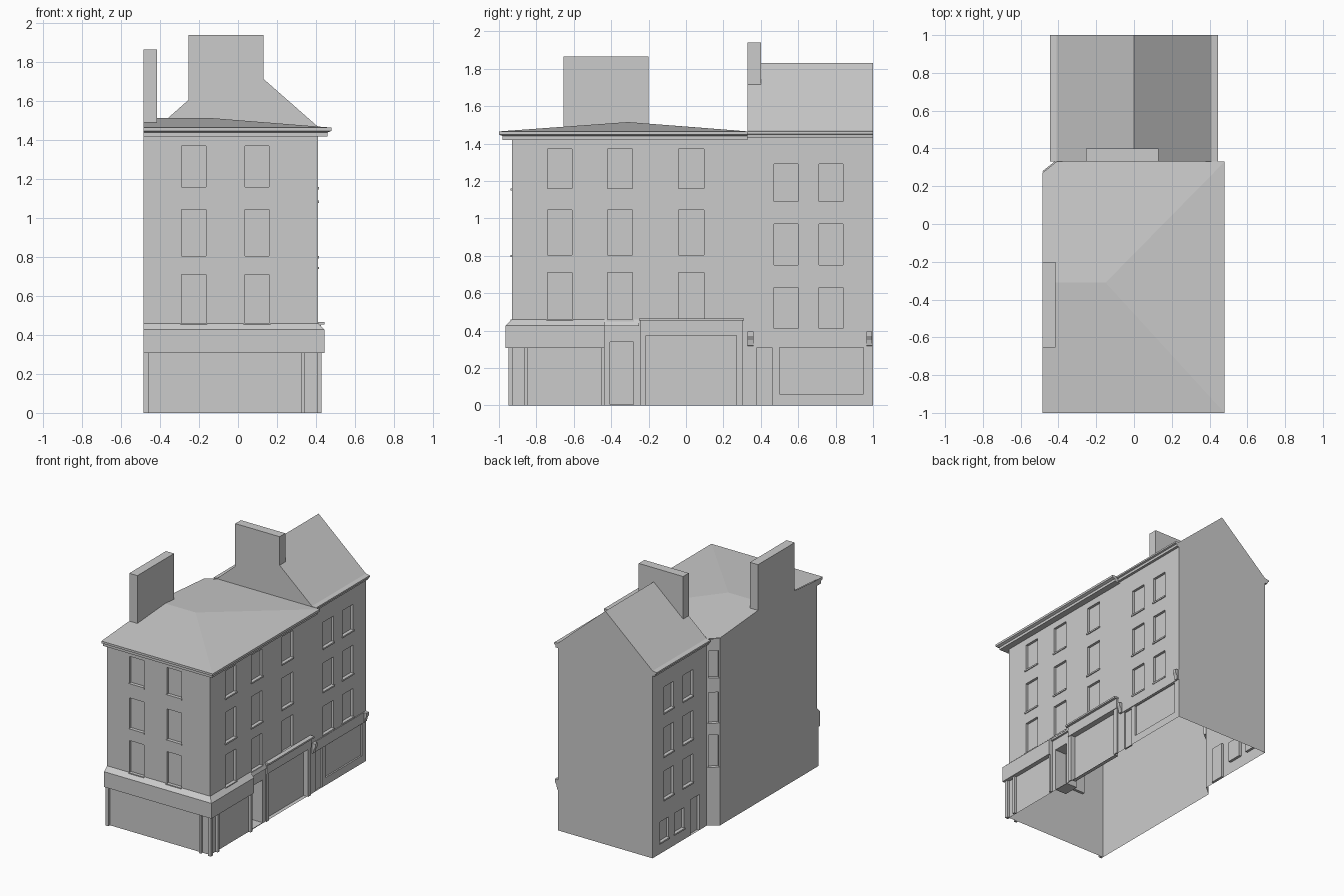
import bpy, bmesh
from mathutils import Vector

if "Cube" in bpy.data.objects:
    bpy.data.objects.remove(bpy.data.objects["Cube"])


def mesh(name, verts, faces):
    me = bpy.data.meshes.new(name)
    me.from_pydata([tuple(v) for v in verts], [], faces)
    me.update()
    ob = bpy.data.objects.new(name, me)
    bpy.context.collection.objects.link(ob)
    return ob


def box(name, x0, x1, y0, y1, z0, z1):
    v = [(x, y, z) for z in (z0, z1) for x, y in ((x0, y0), (x1, y0), (x1, y1), (x0, y1))]
    f = [(3, 2, 1, 0), (4, 5, 6, 7)] + [(i, (i + 1) % 4, (i + 1) % 4 + 4, i + 4) for i in range(4)]
    return mesh(name, v, f)


def sweep(name, profile, path):
    """Closed (offset, z) profile carried along a path; path(offset) gives mitred xy points."""
    n = len(profile)
    cols = [path(d) for d, z in profile]
    k = len(cols[0])
    v = [(*cols[j][i], profile[j][1]) for i in range(k) for j in range(n)]
    f = [(i * n + j, (i + 1) * n + j, (i + 1) * n + (j + 1) % n, i * n + (j + 1) % n)
         for i in range(k - 1) for j in range(n)]
    f += [tuple(range(n)), tuple(reversed(range((k - 1) * n, k * n)))]
    ob = mesh(name, v, f)
    bm = bmesh.new()
    bm.from_mesh(ob.data)
    bmesh.ops.recalc_face_normals(bm, faces=bm.faces)
    bm.to_mesh(ob.data)
    bm.free()


def wall(name, a, b, height, openings):
    """Wall from a to b with recessed openings (u0, u1, z0, z1, depth, sill)."""
    a, b = Vector((*a, 0)), Vector((*b, 0))
    length = (b - a).length
    d = (b - a).normalized()
    n = Vector((d.y, -d.x, 0))
    P = lambda u, z, off=0: a + d * u + n * off + Vector((0, 0, z))
    us = sorted({0, length, *[o[0] for o in openings], *[o[1] for o in openings]})
    zs = sorted({0, height, *[o[2] for o in openings], *[o[3] for o in openings]})
    bm = bmesh.new()
    face = lambda pts: bm.faces.new([bm.verts.new(p) for p in pts])
    for u0, u1 in zip(us, us[1:]):
        for z0, z1 in zip(zs, zs[1:]):
            um, zm = (u0 + u1) / 2, (z0 + z1) / 2
            if not any(o[0] < um < o[1] and o[2] < zm < o[3] for o in openings):
                face([P(u0, z0), P(u1, z0), P(u1, z1), P(u0, z1)])
    for u0, u1, z0, z1, dep, sill in openings:
        c = [(u0, z0), (u1, z0), (u1, z1), (u0, z1)]
        face([P(*q, -dep) for q in c])
        for i in range(4):
            p, q = c[i], c[(i + 1) % 4]
            face([P(*p), P(*q), P(*q, -dep), P(*p, -dep)])
        if sill:
            s, e = u0 - .006, u1 + .006
            lo, hi, out = z0 - .012, z0, .007
            face([P(s, lo, out), P(e, lo, out), P(e, hi, out), P(s, hi, out)])
            face([P(s, hi, out), P(e, hi, out), P(e, hi), P(s, hi)])
            face([P(s, lo), P(e, lo), P(e, lo, out), P(s, lo, out)])
            face([P(s, lo), P(s, lo, out), P(s, hi, out), P(s, hi)])
            face([P(e, lo, out), P(e, lo), P(e, hi), P(e, hi, out)])
    bmesh.ops.remove_doubles(bm, verts=bm.verts, dist=1e-5)
    bmesh.ops.dissolve_limit(bm, angle_limit=.01, verts=bm.verts, edges=bm.edges)
    ob = mesh(name, [], [])
    bm.to_mesh(ob.data)
    bm.free()


def windows(cols, rows, depth=.02):
    return [(u0, u1, z0, z1, depth, True) for u0, u1 in cols for z0, z1 in rows]


L, R, F, M, B = -.485, .41, -.93, .33, 1.0
EAVE = 1.465
tall_rows = [(1.16, 1.37), (.805, 1.045), (.46, .71)]
rear_rows = [(1.09, 1.29), (.75, .97), (.41, .63)]
along = lambda y0, y1: (y0 - F, y1 - F)

# Front wall
wall("front_wall", (L, F), (R, F), EAVE,
     windows([(-.29 - L, -.165 - L), (.035 - L, .16 - L)], tall_rows))

# Long street wall: flats above, doors and shop openings below
street = windows([along(-.74, -.61), along(-.42, -.285), along(-.04, .095)], tall_rows)
street += windows([along(.47, .60), along(.71, .84)], rear_rows)
street += [(*along(-.405, -.28), .005, .34, .1, False),
           (*along(-.215, .27), .0, .375, .03, False),
           (*along(.38, .46), .0, .31, .012, False),
           (*along(.50, .95), .06, .31, .012, False)]
wall("street_wall", (R, F), (R, B), EAVE, street)

# Rear block courtyard wall, splayed corner and blank party wall
court = windows([(.14, .26), (.38, .50)], rear_rows)
court += [(.09, .20, .09, .25, .02, True), (.27, .39, .09, .25, .02, True),
          (.47, .58, .0, .28, .02, False)]
wall("courtyard_wall", (-.41, B), (-.41, M), EAVE, court)
wall("splayed_wall", (-.41, M), (L, .27), EAVE, windows([(.012, .084)], tall_rows))
mesh("party_wall", [(L, .27, 0), (L, F, 0), (L, F, EAVE), (L, -.31, 1.515), (L, .27, 1.47)],
     [(0, 1, 2, 3, 4)][:1] and [(4, 3, 2, 1, 0)[::-1]])

# Rear gable and inner gable
for name, y, z0, flip in (("rear_gable", B, 0, 1), ("inner_gable", M, 1.38, 0)):
    f = (0, 1, 2, 3, 4)
    mesh(name, [(-.41, y, z0), (R, y, z0), (R, y, 1.47), (0, y, 1.83), (-.41, y, 1.47)],
         [f[::-1] if flip else f])

# Roofs: low hipped front roof, pitched rear roof
mesh("front_roof",
     [(L, -1, EAVE), (.48, -1, EAVE), (.48, M, EAVE), (-.41, M, EAVE),
      (L, .27, 1.47), (L, -.31, 1.515), (-.15, -.31, 1.515)],
     [(0, 1, 6, 5), (1, 2, 6), (2, 3, 4, 5, 6)])
mesh("rear_roof", [(x, y, z) for y in (M, B) for x, z in ((-.41, 1.47), (0, 1.83), (R, 1.47))],
     [(0, 1, 4, 3), (1, 2, 5, 4)])

# Stepped cornice and rear gutters
corner = lambda y_end: lambda d: [(L, F - d), (R + d, F - d), (R + d, y_end)]
sweep("cornice", [(0, 1.42), (.05, 1.42), (.05, 1.44), (.07, 1.448), (.07, EAVE), (0, EAVE)],
      corner(M))
gutter = [(0, 1.43), (.02, 1.43), (.022, 1.448), (.035, 1.452), (.035, EAVE), (0, 1.47)]
for name, s in (("street_gutter", 1), ("courtyard_gutter", -1)):
    sweep(name, gutter, lambda d, s=s: [(s * (.41 + d), M), (s * (.41 + d), B)])

# Chimneys
box("side_chimney", L, -.415, -.655, -.2, 1.42, 1.865)
box("gable_chimney", -.255, .13, M, .40, 1.45, 1.94)

# Corner shop: fascia with sloping top, then pilasters
sweep("shop_fascia", [(0, .307), (.035, .307), (.035, .427), (0, .46)], corner(-.435))
sweep("door_flashing", [(0, .425), (.015, .425), (0, .46)],
      lambda d: [(R + d, -.435), (R + d, -.25)])
for x0, x1 in ((L, -.46), (.325, .345)):
    box("front_pilaster", x0, x1, F - .02, F, 0, .31)
box("corner_pilaster", R, .43, F - .02, F + .005, 0, .31)
box("corner_pilaster_return", R - .005, R, F - .02, F, 0, .31)
for y0 in (-.865, -.455):
    box("side_pilaster", R, .43, y0, y0 + .02, 0, .31)

# Wide gateway surround with canopy
box("gateway_lintel", R, .425, -.245, .305, .375, .455)
box("gateway_canopy", R, .445, -.25, .31, .453, .466)
for y0, y1 in ((-.245, -.215), (.27, .305)):
    box("gateway_post", R, .42, y0, y1, 0, .375)

# Rear shop fascia and scroll-like brackets
box("rear_shop_fascia", R, .416, M, B, .315, .395)
for y in (.345, .98):
    sweep("shop_bracket", [(0, .315), (.012, .32), (.018, .35), (.03, .37), (.03, .395), (0, .395)],
          lambda d, y=y: [(R + d, y - .015), (R + d, y + .015)])
